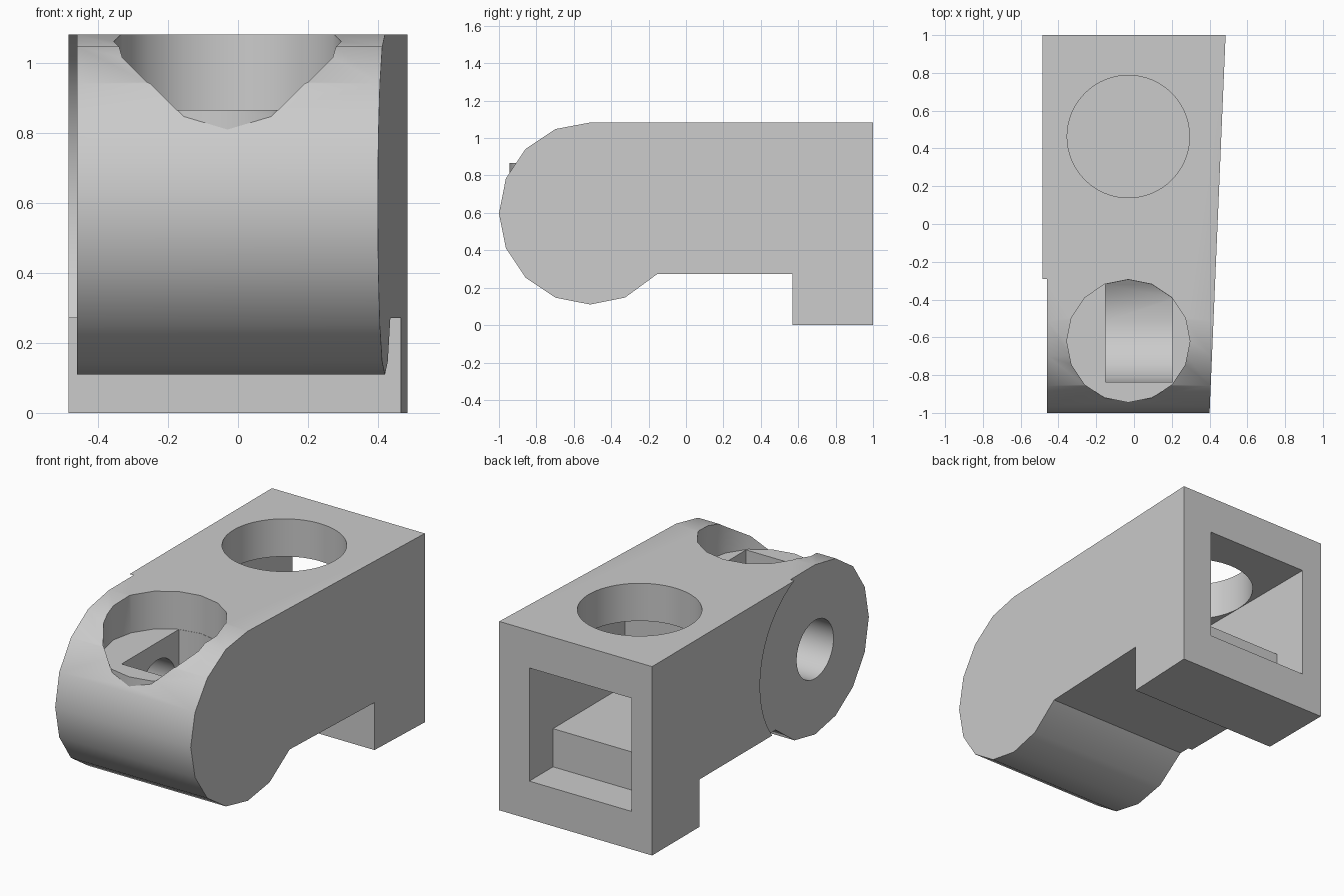
import bpy
import bmesh
from math import sin, cos, pi
from mathutils import Matrix

cube = bpy.data.objects.get("Cube")
if cube:
    bpy.data.objects.remove(cube, do_unlink=True)

CY, CZ = -0.5125, 0.5975      # pivot axis of the rounded end
R = 0.4875                    # rounded end radius
HX, HR = -0.03, 0.325         # centre line and radius of the top holes
TOP, UNDER = 1.083, 0.272

grey = bpy.data.materials.new("plain_grey")
grey.use_nodes = True
grey.diffuse_color = (0.6, 0.6, 0.6, 1)
grey.node_tree.nodes["Principled BSDF"].inputs["Base Color"].default_value = (0.6, 0.6, 0.6, 1)


def make_object(name, bm):
    bmesh.ops.recalc_face_normals(bm, faces=bm.faces)
    mesh = bpy.data.meshes.new(name)
    bm.to_mesh(mesh)
    bm.free()
    mesh.materials.append(grey)
    obj = bpy.data.objects.new(name, mesh)
    bpy.context.collection.objects.link(obj)
    return obj


def prism(name, profile, x0, x1):
    """Extrude a (y, z) profile along x; x1 may be a function of y."""
    end = x1 if callable(x1) else (lambda y: x1)
    bm = bmesh.new()
    near = [bm.verts.new((x0, y, z)) for y, z in profile]
    far = [bm.verts.new((end(y), y, z)) for y, z in profile]
    bm.faces.new(near)
    bm.faces.new(far)
    n = len(profile)
    for i in range(n):
        j = (i + 1) % n
        bm.faces.new((near[i], near[j], far[j], far[i]))
    return make_object(name, bm)


def upright_cylinder(name, y, z0, z1, radius, sides):
    bm = bmesh.new()
    bmesh.ops.create_cone(bm, cap_ends=True, segments=sides, radius1=radius, radius2=radius,
                          depth=z1 - z0, matrix=Matrix.Translation((HX, y, (z0 + z1) / 2)))
    return make_object(name, bm)


def arc(radius, start, stop, sides):
    """Points (y, z) round the pivot axis, in whole steps of a full turn."""
    return [(CY + radius * cos(2 * pi * i / sides), CZ + radius * sin(2 * pi * i / sides))
            for i in range(start, stop)]


def combine(target, tool, operation):
    tool.hide_render = True
    mod = target.modifiers.new(operation.lower(), 'BOOLEAN')
    mod.operation = operation
    mod.solver = 'EXACT'
    mod.object = tool
    bpy.context.view_layer.objects.active = target
    bpy.ops.object.modifier_apply(modifier=mod.name)
    bpy.data.objects.remove(tool, do_unlink=True)


# Main body: rounded front, flat back with a foot, one slanted side
outline = arc(R, 4, 14, 16) + [(-0.155, UNDER), (0.57, UNDER), (0.57, 0), (1, 0), (1, TOP)]
outline[0] = (CY, TOP)
body = prism("coupling_body", outline, -0.485, lambda y: 0.4425 + 0.0425 * y)

# Shallow round recess on the right side
combine(body, prism("recess_cutter", arc(0.535, 0, 48, 48), -0.7, -0.46), 'DIFFERENCE')

# Pocket in the rounded end, with its floor slightly overhanging the front
POCKET_Y, FLOOR = -0.62, 0.866
combine(body, upright_cylinder("pocket_floor", POCKET_Y, 0.7, 0.9, HR, 16), 'UNION')
combine(body, upright_cylinder("pocket_cutter", POCKET_Y, FLOOR, 1.4, HR + 0.001, 16), 'DIFFERENCE')

# Round-bottomed slot below the pocket, kept inside the pocket wall
slot_profile = arc(HR, 8, 17, 16) + [(CY + HR, 1.0), (CY - HR, 1.0)]
slot = prism("slot_cutter", slot_profile, -0.152, 0.205)
combine(slot, upright_cylinder("slot_limit", POCKET_Y, 0.1, 0.95, HR - 0.0005, 16), 'INTERSECT')
combine(body, slot, 'DIFFERENCE')

# Pivot hole from the right side into the slot
combine(body, prism("pivot_cutter", arc(0.167, 0, 48, 48), -0.7, -0.1), 'DIFFERENCE')

# Square tunnel from the back with a step in its floor
tunnel_profile = [(1.2, 0.218), (1.2, 0.867), (0.132, 0.867), (0.132, 0.437),
                  (0.785, 0.437), (0.785, 0.218)]
combine(body, prism("tunnel_cutter", tunnel_profile, -0.356, 0.294), 'DIFFERENCE')

# Round top opening into the tunnel
combine(body, upright_cylinder("opening_cutter", 0.463, 0.7, 1.4, HR - 0.001, 64), 'DIFFERENCE')

bpy.ops.object.select_all(action='DESELECT')
body.select_set(True)
bpy.context.view_layer.objects.active = body
bpy.ops.object.shade_smooth_by_angle(angle=pi / 6)
